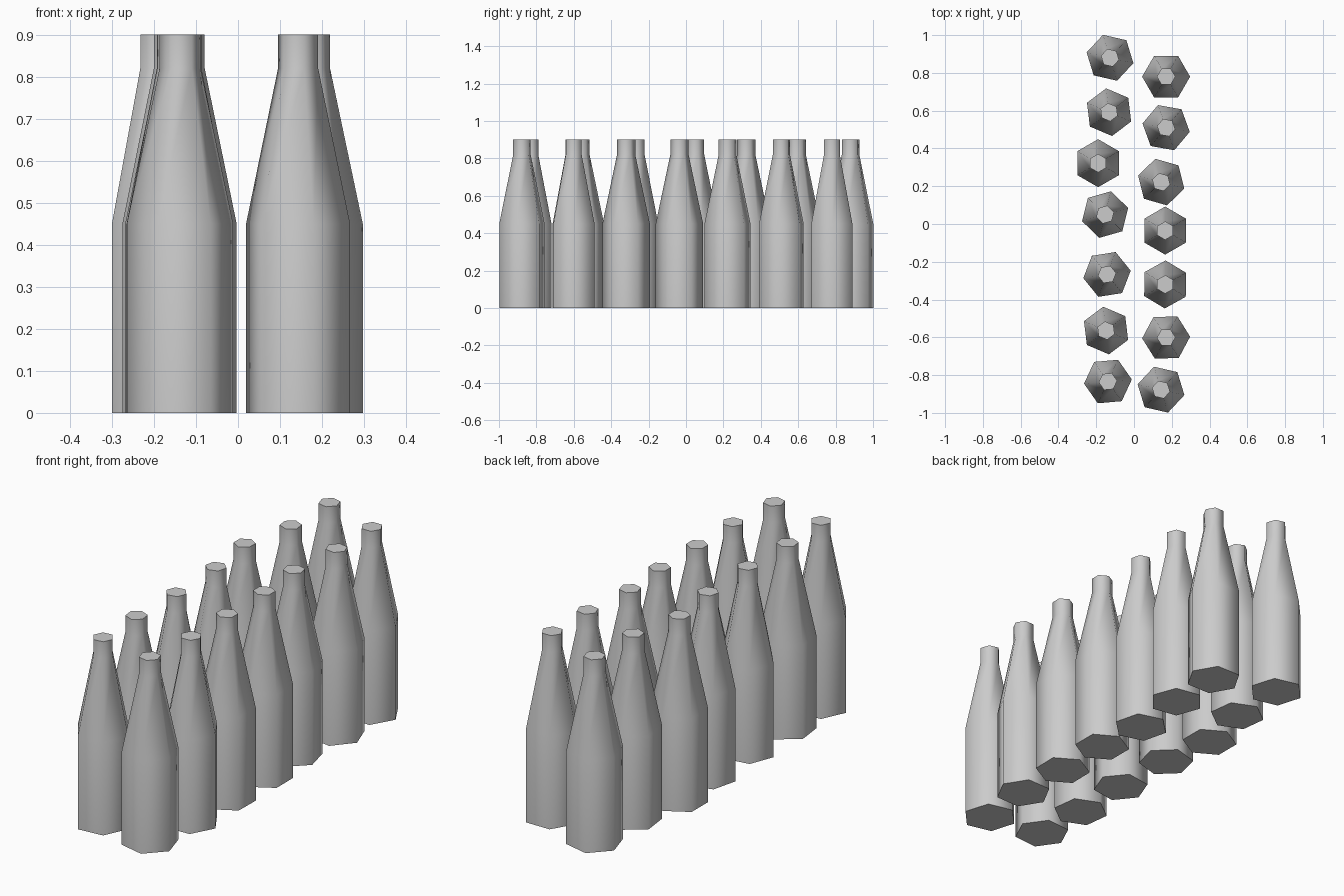
import bpy, bmesh
from math import radians, cos, sin, pi

if "Cube" in bpy.data.objects:
    bpy.data.objects.remove(bpy.data.objects["Cube"])

# Bottle profile: (radius, height)
PROFILE = [(0.127, 0.0), (0.127, 0.45), (0.049, 0.82), (0.049, 0.9)]
SIDES = 6


def bottle_mesh():
    bm = bmesh.new()
    rings = [[bm.verts.new((r * cos(2 * pi * i / SIDES), r * sin(2 * pi * i / SIDES), z))
              for i in range(SIDES)] for r, z in PROFILE]
    # walls
    for lo, hi in zip(rings, rings[1:]):
        for i in range(SIDES):
            j = (i + 1) % SIDES
            bm.faces.new((lo[i], lo[j], hi[j], hi[i])).smooth = True
    # base and top caps
    bm.faces.new(rings[0][::-1])
    bm.faces.new(rings[-1])
    # crisp rims around the caps
    for e in bm.edges:
        if any(len(f.verts) == SIDES for f in e.link_faces):
            e.smooth = False
    me = bpy.data.meshes.new("bottle")
    bm.to_mesh(me)
    bm.free()
    return me


# Hand-placed rows: (x, y, turn in degrees)
ROWS = {
    "left_bottle": [(-0.127, 0.88, -13), (-0.132, 0.592, 37), (-0.19, 0.322, 30),
                    (-0.153, 0.05, 16), (-0.143, -0.267, 9), (-0.148, -0.564, 37),
                    (-0.138, -0.834, 5)],
    "right_bottle": [(0.17, 0.78, 0), (0.17, 0.51, -10), (0.144, 0.222, -16),
                     (0.165, -0.035, 30), (0.165, -0.32, 29), (0.17, -0.601, 2),
                     (0.143, -0.877, -13)],
}

mesh = bottle_mesh()
for name, places in ROWS.items():
    for n, (x, y, turn) in enumerate(places, 1):
        ob = bpy.data.objects.new(f"{name}_{n}", mesh)
        ob.location = (x, y, 0)
        ob.rotation_euler.z = radians(turn)
        bpy.context.collection.objects.link(ob)
